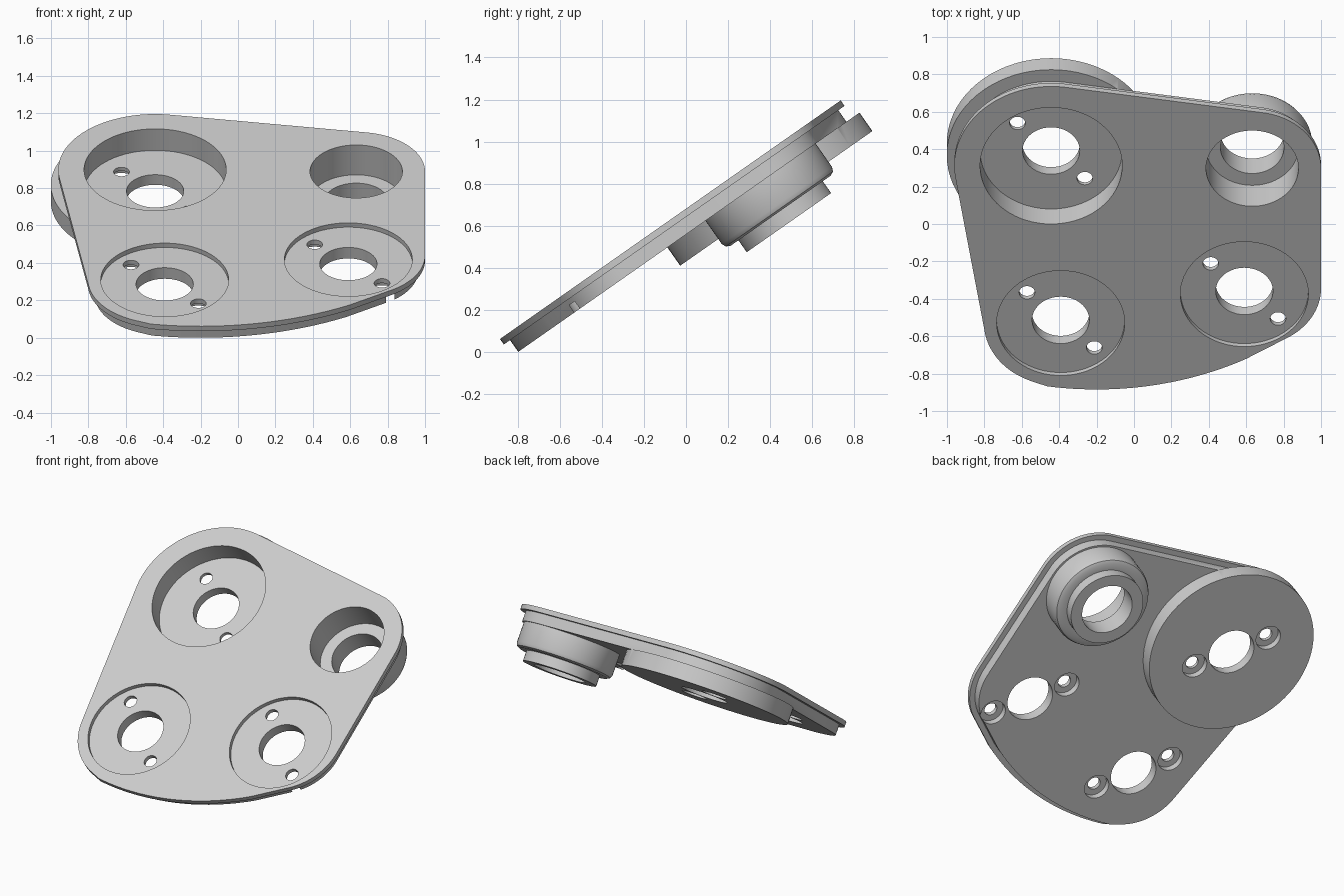
import bpy, bmesh, math
from mathutils import Matrix, Vector
from mathutils.geometry import convex_hull_2d

if "Cube" in bpy.data.objects:
    bpy.data.objects.remove(bpy.data.objects["Cube"])

TILT = math.radians(35)
SEGMENTS = 72

grey = bpy.data.materials.new("light_grey")
grey.use_nodes = True
grey.diffuse_color = (0.6, 0.6, 0.6, 1)
grey.node_tree.nodes["Principled BSDF"].inputs["Base Color"].default_value = (0.6, 0.6, 0.6, 1)


def loft(name, rings):
    """Solid skinned through rings of matching points, capped at both ends."""
    bm = bmesh.new()
    loops = [[bm.verts.new(p) for p in ring] for ring in rings]
    n = len(loops[0])
    for a, b in zip(loops, loops[1:]):
        for i in range(n):
            j = (i + 1) % n
            bm.faces.new((a[i], a[j], b[j], b[i]))
    bm.faces.new(loops[0])
    bm.faces.new(loops[-1])
    bmesh.ops.recalc_face_normals(bm, faces=bm.faces)
    mesh = bpy.data.meshes.new(name)
    bm.to_mesh(mesh)
    bm.free()
    mesh.materials.append(grey)
    obj = bpy.data.objects.new(name, mesh)
    bpy.context.collection.objects.link(obj)
    return obj


def circle(x, y, r, n=SEGMENTS):
    return [(x + r * math.cos(math.tau * i / n), y + r * math.sin(math.tau * i / n))
            for i in range(n)]


def lathe(name, centre, profile):
    """Turned solid from (radius, height) steps."""
    return loft(name, [[(x, y, h) for x, y in circle(*centre, r)] for r, h in profile])


def slab(name, inset, top, bottom):
    """Rounded plate outline: hull of corner circles and a shallow front arc."""
    pts = []
    for x, y, r in ((-0.443, 0.38, 0.518), (0.632, 0.363, 0.368),
                    (0.62, -0.42, 0.38), (-0.392, -0.647, 0.41)):
        pts += circle(x, y, r - inset, 96)
    for i in range(25):
        a = math.radians(-99 + 37 * i / 24)
        if a < math.radians(-61):
            r = 1.7 - inset
            pts.append((-0.2 + r * math.cos(a), 0.62 + r * math.sin(a)))
    pts = [p for p in pts if p[0] < 1.01]
    outline = [pts[i] for i in convex_hull_2d([Vector(p) for p in pts])]
    return loft(name, [[(x, y, h) for x, y in outline] for h in (top, bottom)])


def combine(target, other, operation):
    mod = target.modifiers.new(operation, "BOOLEAN")
    mod.operation = operation
    mod.solver = "EXACT"
    mod.object = other
    bpy.ops.object.select_all(action="DESELECT")
    bpy.context.view_layer.objects.active = target
    target.select_set(True)
    bpy.ops.object.modifier_apply(modifier=mod.name)
    bpy.data.objects.remove(other)


BACK_LEFT, BACK_RIGHT = (-0.443, 0.38), (0.632, 0.363)
FRONT_LEFT, FRONT_RIGHT = (-0.392, -0.647), (0.59, -0.458)

# Lip with the inset body below it
plate = slab("mounting_plate", 0, 0, -0.032)
combine(plate, slab("body", 0.036, -0.015, -0.1), "UNION")

# Wide disc and stepped socket on the underside
combine(plate, lathe("disc", BACK_LEFT, [(0.558, -0.099), (0.558, -0.206)]), "UNION")
combine(plate, lathe("socket", BACK_RIGHT, [
    (0.32, -0.05), (0.32, -0.235), (0.311, -0.256), (0.29, -0.266),
    (0.245, -0.266), (0.245, -0.335)]), "UNION")

# Stepped bore through the socket
combine(plate, lathe("bore", BACK_RIGHT, [
    (0.247, 0.05), (0.247, -0.195), (0.17, -0.195), (0.17, -0.4)]), "DIFFERENCE")

# Round recesses, each with a centre hole and two counterbored screw holes
for centre, radius, floor, under in ((BACK_LEFT, 0.38, -0.14, -0.206),
                                     (FRONT_LEFT, 0.342, -0.028, -0.1),
                                     (FRONT_RIGHT, 0.342, -0.028, -0.1)):
    combine(plate, lathe("recess", centre, [
        (radius, 0.05), (radius, floor), (0.153, floor), (0.153, -0.3)]), "DIFFERENCE")
    step = under + 0.043
    for side in (-1, 1):
        spot = (centre[0] + 0.18 * side, centre[1] - 0.18 * side)
        combine(plate, lathe("screw_hole", spot, [
            (0.042, floor + 0.02), (0.042, step), (0.083, step), (0.083, -0.3)]), "DIFFERENCE")

# Tilt the finished plate up towards the back and rest it on the ground
plate.data.transform(Matrix.Rotation(TILT, 4, "X"))
lowest = min(v.co.z for v in plate.data.vertices)
plate.data.transform(Matrix.Translation((0, 0, -lowest)))
bpy.ops.object.shade_smooth_by_angle(angle=math.radians(30))
